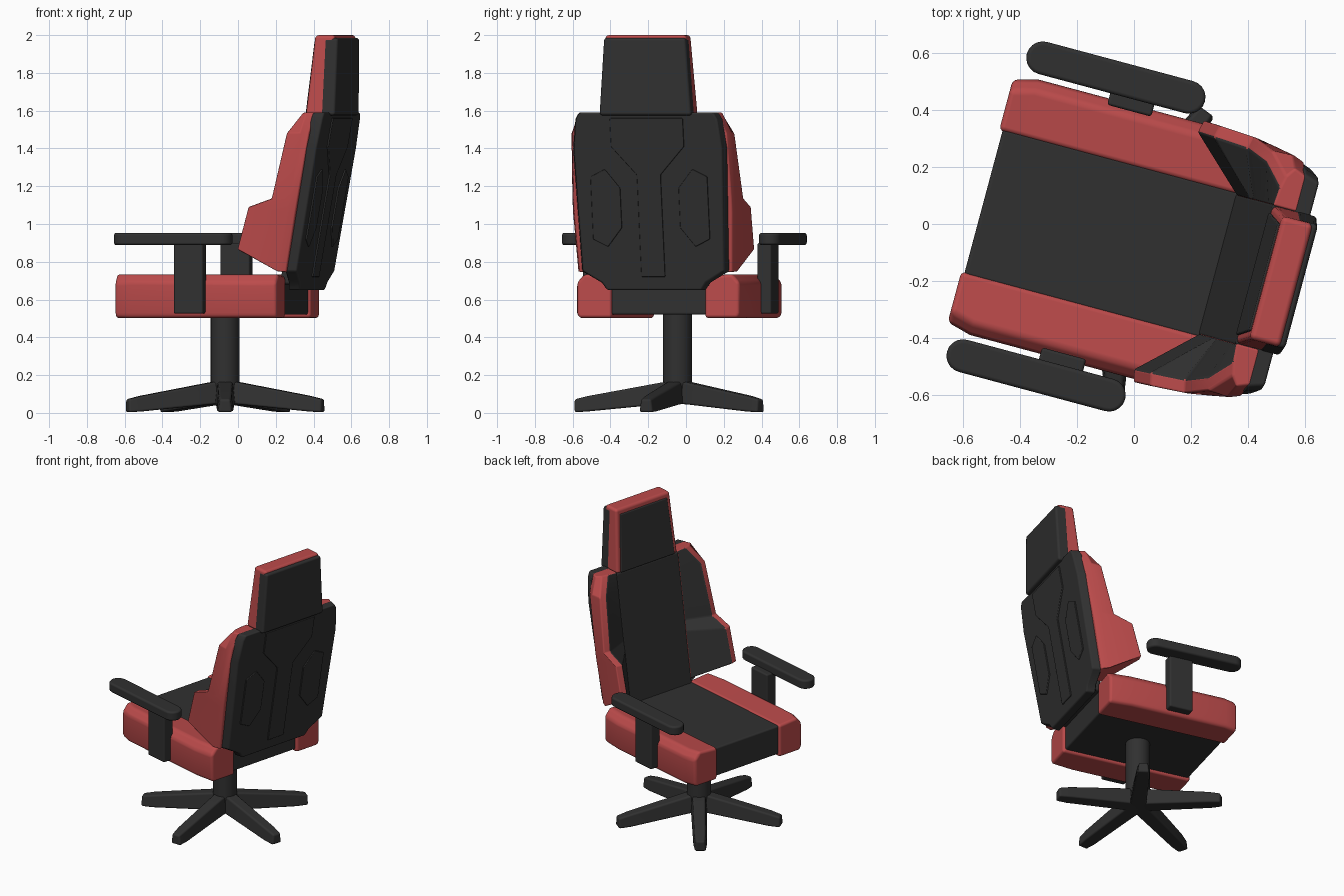
import bpy, math
from mathutils import Matrix

if "Cube" in bpy.data.objects:
    bpy.data.objects.remove(bpy.data.objects["Cube"])

# Chair frame: local +x is the chair's back direction, y is sideways, turned 15 degrees
PIVOT = Matrix.Translation((-0.068, -0.045, 0))
CHAIR = PIVOT @ Matrix.Rotation(math.radians(-15), 4, 'Z')


def material(name, rgb):
    m = bpy.data.materials.new(name)
    m.diffuse_color = (*rgb, 1)
    m.use_nodes = True
    m.node_tree.nodes["Principled BSDF"].inputs["Base Color"].default_value = m.diffuse_color
    return m


RED = material("red_leather", (0.50, 0.07, 0.07))
BLACK = material("black_leather", (0.03, 0.03, 0.03))


def loft(name, rings, mat, bevel=0.0, mirror=False, frame=CHAIR, alt_sides=()):
    """Skin closed rings of equal length, cap both ends; alt_sides become black."""
    n = len(rings[0])
    verts = [p for r in rings for p in r]
    faces, idx = [], []
    for k in range(len(rings) - 1):
        for j in range(n):
            a, b = k * n + j, k * n + (j + 1) % n
            faces.append((a, b, b + n, a + n))
            idx.append(1 if j in alt_sides else 0)
    faces += [tuple(range(n))[::-1], tuple(range(len(verts) - n, len(verts)))]
    idx += [0, 0]
    me = bpy.data.meshes.new(name)
    me.from_pydata(verts, [], faces)
    me.materials.append(mat)
    me.materials.append(BLACK)
    me.polygons.foreach_set("material_index", idx)
    ob = bpy.data.objects.new(name, me)
    bpy.context.collection.objects.link(ob)
    ob.matrix_world = frame
    bpy.context.view_layer.objects.active = ob
    bpy.ops.object.mode_set(mode='EDIT')
    bpy.ops.mesh.select_all(action='SELECT')
    bpy.ops.mesh.normals_make_consistent(inside=False)
    bpy.ops.object.mode_set(mode='OBJECT')
    if bevel:
        me.polygons.foreach_set("use_smooth", [True] * len(me.polygons))
        b = ob.modifiers.new("bevel", 'BEVEL')
        b.width, b.segments, b.harden_normals = bevel, 3, True
        b.limit_method, b.angle_limit = 'ANGLE', math.radians(25)
    if mirror:
        m = ob.modifiers.new("mirror", 'MIRROR')
        m.use_axis = (False, True, False)
    return ob


def box(name, x, y, z, mat, **kw):
    rings = [[(x[0], y[0], h), (x[1], y[0], h), (x[1], y[1], h), (x[0], y[1], h)] for h in z]
    return loft(name, rings, mat, **kw)


# Leaning planes of the backrest: x position for a height z
def front(z): return 0.37 + 0.155 * (z - 0.70)
def rear(z): return 0.495 + 0.175 * (z - 0.74)
def seam(z): return rear(z) - 0.06


def leaning(name, outline, fa, fb, mat, bevel=0.0, mirror=False, taper=1.0):
    """Extrude a (y, z) outline between two leaning planes, narrowing sideways by taper."""
    rings = [[(f(z), y * t, z) for y, z in outline] for f, t in ((fa, 1.0), (fb, taper))]
    return loft(name, rings, mat, bevel, mirror)


def both_sides(half):
    return half + [(-y, z) for y, z in reversed(half)]


# Gas column and star base with five legs
circle = [(0.077 * math.cos(i * math.tau / 24), 0.077 * math.sin(i * math.tau / 24)) for i in range(24)]
loft("gas_column", [[(x, y, z) for x, y in circle] for z in (0.05, 0.53)], BLACK, bevel=0.006, frame=PIVOT)
for i in range(5):
    spin = PIVOT @ Matrix.Rotation(math.radians(-90 + 72 * i), 4, 'Z')
    stations = [(0.0, 0.055, 0.05, 0.175), (0.09, 0.052, 0.045, 0.16),
                (0.47, 0.045, 0.008, 0.09), (0.545, 0.036, 0.003, 0.072)]
    rings = [[(r, -w, b), (r, w, b), (r, w * 0.75, t), (r, -w * 0.75, t)] for r, w, b, t in stations]
    loft(f"base_leg_{i + 1}", rings, BLACK, bevel=0.012, frame=spin)

# Seat: black middle, red side bolsters that bulge outward halfway along
box("seat_cushion", (-0.475, 0.385), (-0.265, 0.265), (0.52, 0.718), BLACK, bevel=0.012)
rings = [[(x, 0.255, 0.502), (x, yo - 0.01, 0.502), (x, yo, 0.53), (x, yo, 0.69),
          (x, yo - 0.04, 0.735), (x, 0.255, 0.724)]
         for x, yo in ((-0.487, 0.44), (-0.40, 0.463), (0.25, 0.463), (0.40, 0.445))]
loft("seat_bolsters", rings, RED, bevel=0.018, mirror=True)

# Armrests: upright posts and rounded pads
box("armrest_posts", (-0.145, 0.015), (0.44, 0.517), (0.525, 0.90), BLACK, bevel=0.01, mirror=True)
pad = []
for cx, a0 in ((0.125, -90), (-0.405, 90)):
    pad += [(cx + 0.058 * math.cos(math.radians(a0 + 18 * i)),
             0.54 + 0.058 * math.sin(math.radians(a0 + 18 * i))) for i in range(11)]
loft("armrest_pads", [[(x, y, z) for x, y in pad] for z in (0.888, 0.953)], BLACK, bevel=0.014, mirror=True)

# Backrest: black shell and centre panel
shell = both_sides([(0.27, 0.65), (0.30, 0.69), (0.405, 0.75), (0.425, 1.40), (0.405, 1.555), (0.385, 1.59)])
leaning("back_shell", shell, seam, rear, BLACK, bevel=0.01, taper=0.95)
panel = both_sides([(0.26, 0.68), (0.26, 1.585)])
leaning("back_cushion", panel, front, lambda z: seam(z) + 0.02, BLACK, bevel=0.015)

# Backrest wings: red outside, black inside, flaring forward at the waist
# (z at wing front, z at seam, wing front x, outer y at front, outer y near seam)
rows = [(0.865, 0.745, 0.185, 0.475, 0.435), (1.09, 1.06, 0.245, 0.472, 0.45), (1.135, 1.135, 0.37, 0.465, 0.45),
        (1.48, 1.48, 0.445, 0.435, 0.44), (1.59, 1.59, 0.515, 0.36, 0.395)]
rings = [[(front(zb), 0.25, zb), (xf, yo - 0.045, zf), (xf + 0.01, yo, zf), (seam(zb) - 0.035, ym, zb),
          (seam(zb) + 0.01, ym - 0.018, zb), (seam(zb) + 0.01, 0.25, zb)]
         for zf, zb, xf, yo, ym in rows]
loft("back_wings", rings, RED, bevel=0.008, mirror=True, alt_sides=(0,))


# Shallow relief on the rear of the shell
def proud(z): return rear(z) + 0.008


spine = both_sides([(0.065, 0.72), (0.065, 1.26), (0.20, 1.41), (0.20, 1.56)])
leaning("rear_spine", spine, seam, proud, BLACK, bevel=0.005)
vent = [(0.16, 0.98), (0.24, 0.88), (0.32, 0.92), (0.32, 1.25), (0.24, 1.29), (0.16, 1.19)]
leaning("rear_vents", vent, seam, proud, BLACK, bevel=0.005, mirror=True)


# Headrest: red band with black front and rear pads; each ring is (z, x front, x rear, half width)
def head(name, rows, mat, bevel):
    loft(name, [[(a, -w, z), (b, -w, z), (b, w, z), (a, w, z)] for z, a, b, w in rows], mat, bevel)


head("headrest_band", [(1.575, 0.505, 0.645, 0.25), (2.0, 0.55, 0.66, 0.222)], RED, 0.018)
head("headrest_front", [(1.58, 0.498, 0.54, 0.222), (1.965, 0.54, 0.58, 0.195)], BLACK, 0.008)
head("headrest_rear", [(1.575, 0.59, 0.668, 0.252), (1.985, 0.60, 0.678, 0.224)], BLACK, 0.015)
